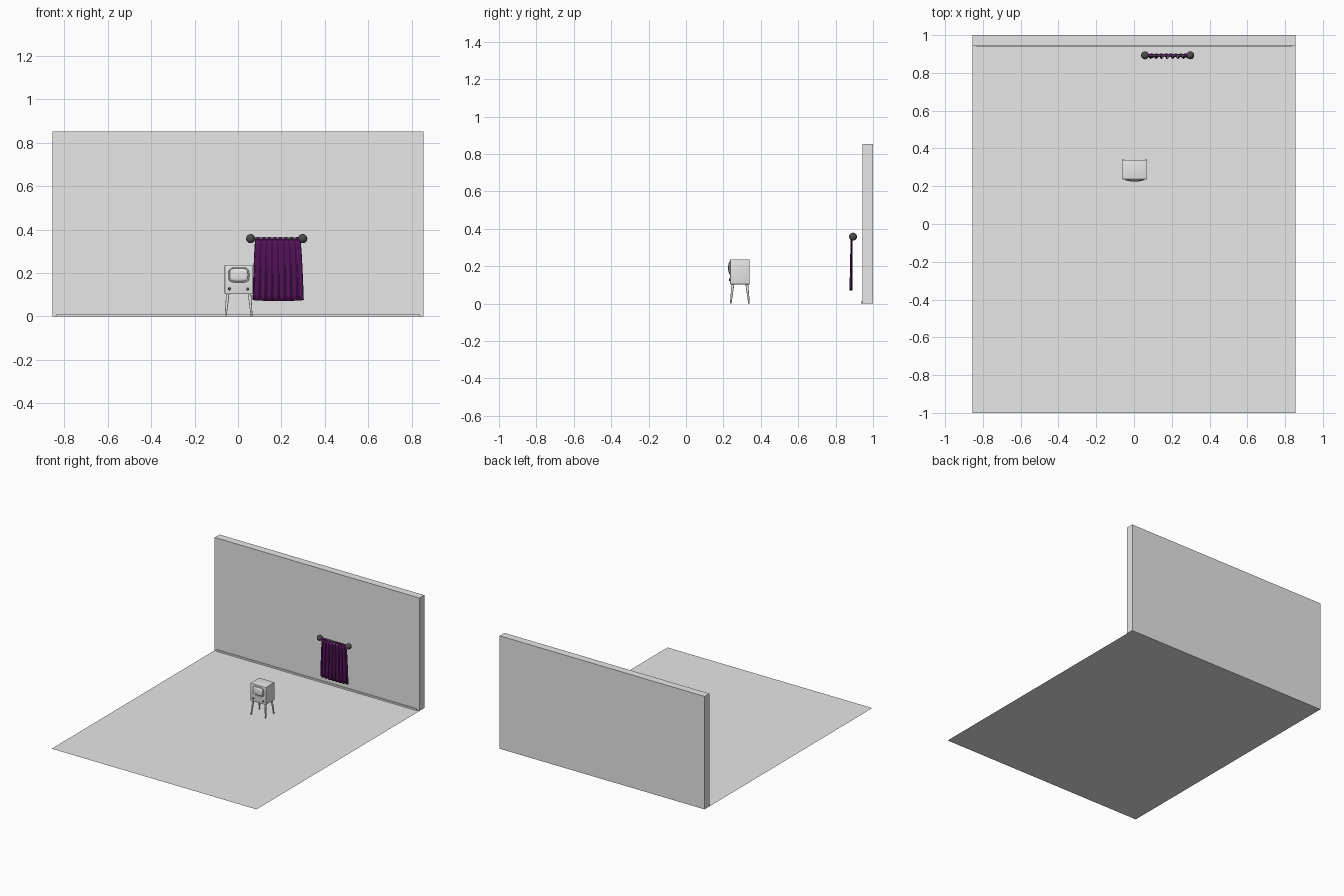
import bpy, bmesh, math
from mathutils import Vector

if "Cube" in bpy.data.objects:
    bpy.data.objects.remove(bpy.data.objects["Cube"])


def material(name, rgb):
    m = bpy.data.materials.new(name)
    m.diffuse_color = (*rgb, 1)
    m.use_nodes = True
    m.node_tree.nodes["Principled BSDF"].inputs["Base Color"].default_value = m.diffuse_color
    return m


GREY = material("plain grey", (0.8, 0.8, 0.8))
PURPLE = material("deep purple", (0.095, 0.007, 0.11))
CHARCOAL = material("charcoal", (0.07, 0.075, 0.07))


def finish(name, bm, mat, smooth=False):
    bmesh.ops.recalc_face_normals(bm, faces=bm.faces)
    me = bpy.data.meshes.new(name)
    bm.to_mesh(me)
    bm.free()
    me.materials.append(mat)
    ob = bpy.data.objects.new(name, me)
    bpy.context.collection.objects.link(ob)
    if smooth:
        bpy.ops.object.select_all(action='DESELECT')
        ob.select_set(True)
        bpy.context.view_layer.objects.active = ob
        bpy.ops.object.shade_smooth_by_angle(angle=math.radians(40))
    return ob


def box(name, lo, hi, mat, bevel=0):
    bm = bmesh.new()
    bmesh.ops.create_cube(bm, size=1)
    for v in bm.verts:
        v.co = Vector([(a + b) / 2 + c * (b - a) for a, b, c in zip(lo, hi, v.co)])
    if bevel:
        bmesh.ops.bevel(bm, geom=bm.edges[:], offset=bevel, segments=3,
                        profile=0.5, affect='EDGES')
    return finish(name, bm, mat, bevel > 0)


def rod(name, a, b, r1, r2, mat, sides=20):
    a, b = Vector(a), Vector(b)
    bm = bmesh.new()
    bmesh.ops.create_cone(bm, cap_ends=True, segments=sides, radius1=r1,
                          radius2=r2, depth=(b - a).length)
    turn = (b - a).to_track_quat('Z', 'Y')
    for v in bm.verts:
        v.co = turn @ v.co + (a + b) / 2
    return finish(name, bm, mat, True)


def ball(name, centre, r, mat):
    bm = bmesh.new()
    bmesh.ops.create_uvsphere(bm, u_segments=24, v_segments=14, radius=r)
    bmesh.ops.translate(bm, verts=bm.verts, vec=centre)
    return finish(name, bm, mat, True)


def loft(name, rings, cx, cz, mat, n=40):
    """Stack of rounded rectangles facing -y; each ring is (half width, half height, y)."""
    bm = bmesh.new()
    loops = []
    for w, h, y in rings:
        loop = []
        for i in range(n):
            t = 2 * math.pi * i / n
            c, s = math.cos(t), math.sin(t)
            loop.append(bm.verts.new((cx + w * math.copysign(abs(c) ** 0.5, c), y,
                                      cz + h * math.copysign(abs(s) ** 0.5, s))))
        loops.append(loop)
    for p, q in zip(loops, loops[1:]):
        for i in range(n):
            bm.faces.new((p[i], p[(i + 1) % n], q[(i + 1) % n], q[i]))
    bm.faces.new(loops[0])
    bm.faces.new(loops[-1])
    return finish(name, bm, mat, True)


# Room: floor sheet, back wall, skirting strip
W = 0.855
bm = bmesh.new()
bm.faces.new([bm.verts.new(p) for p in ((-W, -1, 0), (W, -1, 0), (W, 1, 0), (-W, 1, 0))])
finish("floor", bm, GREY)
box("back_wall", (-W, 0.943, 0), (W, 1, 0.852), GREY)
box("skirting", (-0.835, 0.936, 0), (0.835, 0.943, 0.012), GREY)

# Television cabinet with bulging screen, knobs and splayed legs
CX, Y0, Y1 = 0.003, 0.236, 0.340
box("television_cabinet", (CX - 0.064, Y0, 0.103), (CX + 0.064, Y1, 0.237), GREY, 0.003)
loft("screen_frame", [(0.048, 0.035, Y0 + 0.002), (0.048, 0.035, Y0 - 0.003),
                      (0.046, 0.033, Y0 - 0.005), (0.043, 0.030, Y0 - 0.003)],
     CX + 0.001, 0.191, GREY)
loft("screen", [(0.043, 0.030, Y0 - 0.002), (0.041, 0.028, Y0 - 0.006),
                (0.034, 0.023, Y0 - 0.0085), (0.022, 0.015, Y0 - 0.010),
                (0.008, 0.006, Y0 - 0.0105)], CX + 0.001, 0.191, GREY)
for side in (-1, 1):
    x = CX + side * 0.042
    rod("knob", (x, Y0 + 0.002, 0.127), (x, Y0 - 0.005, 0.127), 0.007, 0.006, CHARCOAL)
    for yt, yb in ((0.251, 0.239), (0.325, 0.337)):
        rod("television_leg", (CX + side * 0.050, yt, 0.106),
            (CX + side * 0.060, yb, 0), 0.0075, 0.0042, GREY, 16)

# Curtain rod with ball ends
RX0, RX1, RY, RZ = 0.058, 0.298, 0.893, 0.358
rod("curtain_rod", (RX0, RY, RZ), (RX1, RY, RZ), 0.006, 0.006, CHARCOAL)
for x in (RX0, RX1):
    ball("rod_end", (x, RY, RZ), 0.021, CHARCOAL)

# Pleated cloth that widens towards the hem
bm = bmesh.new()
NU, NV, PLEATS = 96, 12, 8
grid = []
for j in range(NV + 1):
    v = j / NV
    spread = v ** 0.6
    left = 0.080 - 0.012 * spread
    right = 0.286 + 0.016 * spread
    row = []
    for i in range(NU + 1):
        u = i / NU
        fold = math.sin(2 * math.pi * PLEATS * u + 0.5 * v)
        hem = 0.075 - 0.005 * math.sin(math.pi * u)
        y = 0.885 + (0.004 + 0.003 * v) * fold - 0.003 * v
        row.append(bm.verts.new((left + (right - left) * u, y, 0.352 + (hem - 0.352) * v)))
    grid.append(row)
for a, b in zip(grid, grid[1:]):
    for i in range(NU):
        bm.faces.new((a[i], a[i + 1], b[i + 1], b[i]))
cloth = finish("curtain", bm, PURPLE, True)
mod = cloth.modifiers.new("thickness", 'SOLIDIFY')
mod.thickness = 0.002
mod.offset = 0

# Loops holding the cloth on the rod
for k in range(PLEATS):
    x = 0.093 + 0.180 * k / (PLEATS - 1)
    rod("curtain_loop", (x - 0.007, RY, RZ), (x + 0.007, RY, RZ), 0.0085, 0.0085, PURPLE)
